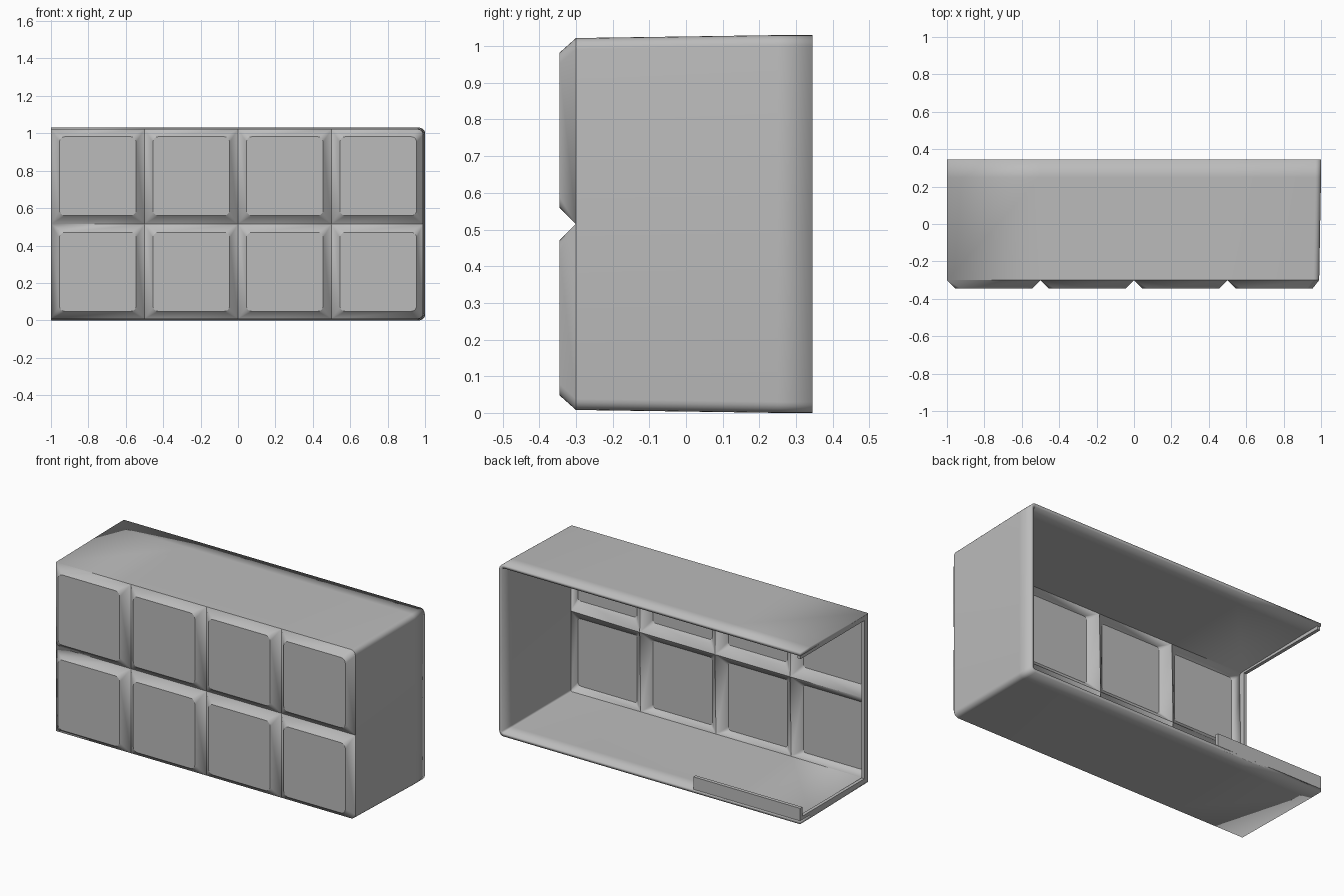
import bpy, bmesh, math
from mathutils import Vector

cube = bpy.data.objects.get("Cube")
if cube:
    bpy.data.objects.remove(cube, do_unlink=True)

grey = bpy.data.materials.new("plain grey")
grey.use_nodes = True
COLOUR = (0.5, 0.5, 0.5, 1)
grey.diffuse_color = COLOUR
grey.node_tree.nodes["Principled BSDF"].inputs["Base Color"].default_value = COLOUR

FRONT, GROOVE, SEAM, BACK = -0.345, -0.30, 0.25, 0.345
MID, HALF, WALL = 0.515, 0.507, 0.02
STEPS = 5


def finish(bm, name):
    mesh = bpy.data.meshes.new(name)
    bm.to_mesh(mesh)
    bm.free()
    mesh.materials.append(grey)
    obj = bpy.data.objects.new(name, mesh)
    bpy.context.collection.objects.link(obj)
    return obj


def ring(bm, x0, x1, z0, z1, y, radii):
    """Rounded rectangle of vertices; one radius per corner."""
    corners = [(x1, z1, -1, -1), (x0, z1, 1, -1), (x0, z0, 1, 1), (x1, z0, -1, 1)]
    verts = []
    for i, ((cx, cz, sx, sz), r) in enumerate(zip(corners, radii)):
        for s in range(STEPS + 1):
            a = math.pi / 2 * (i + s / STEPS)
            verts.append(bm.verts.new((cx + sx * r + r * math.cos(a), y,
                                       cz + sz * r + r * math.sin(a))))
    return verts


def box(name, low, high):
    bm = bmesh.new()
    bmesh.ops.create_cube(bm, size=1)
    low, high = Vector(low), Vector(high)
    for v in bm.verts:
        v.co = (low + high) / 2 + v.co * (high - low)
    return finish(bm, name)


# Grid of raised panels with sloping rims
bm = bmesh.new()
for col in range(4):
    for row in range(2):
        x0 = -1 + 0.5 * col
        x1 = x0 + 0.5 if col < 3 else 0.99
        z0, z1 = (MID - HALF, MID) if row == 0 else (MID, MID + HALF)
        corner = [0.0] * 4
        if col == 3:
            corner[3 if row == 0 else 0] = 0.03
        base = ring(bm, x0, x1, z0, z1, GROOVE, corner)
        low = 0.04 if row == 0 else 0.045
        face = ring(bm, x0 + 0.045, x0 + 0.455, z0 + low, z1 - 0.085 + low,
                    FRONT, [0.03] * 4)
        bm.faces.new(face)
        n = len(base)
        for i in range(n):
            j = (i + 1) % n
            bm.faces.new((base[i], base[j], face[j], face[i]))
bmesh.ops.remove_doubles(bm, verts=bm.verts, dist=0.0005)

# Slightly drafted walls on three sides, leaving the -x end open
for y, x_grow, z_grow in ((SEAM, 0.01, 0.008), (BACK, 0, 0)):
    edges = [e for e in bm.edges if e.is_boundary
             and not all(v.co.x < -0.999 for v in e.verts)]
    if y == BACK:
        edges = [e for e in edges if all(abs(v.co.y - SEAM) < 0.001 for v in e.verts)]
    new = bmesh.ops.extrude_edge_only(bm, edges=edges)["geom"]
    for v in (g for g in new if isinstance(g, bmesh.types.BMVert)):
        v.co.y = y
        if v.co.x > 0.9:
            v.co.x += x_grow
        v.co.z += math.copysign(z_grow, v.co.z - MID)
bmesh.ops.recalc_face_normals(bm, faces=bm.faces)
front = min(bm.faces, key=lambda f: f.calc_center_median().y)
if front.normal.y > 0:
    bmesh.ops.reverse_faces(bm, faces=bm.faces)
shell = finish(bm, "panelled_shell")
solid = shell.modifiers.new("wall", "SOLIDIFY")
solid.thickness = WALL
solid.offset = -1
solid.use_even_offset = True
bpy.context.view_layer.objects.active = shell
shell.select_set(True)
bpy.ops.object.shade_smooth_by_angle(angle=math.radians(30))

# Narrow flange framing the open end
TOP = MID * 2
box("top_flange", (-1, GROOVE, TOP - 0.04), (-0.98, BACK - 0.005, TOP - 0.012))
box("bottom_flange", (-1, GROOVE, 0.012), (-0.98, BACK - 0.005, 0.04))
box("front_flange", (-1, GROOVE + 0.002, 0.02), (-0.98, GROOVE + 0.035, TOP - 0.02))

# Upright lip on the back edge of the floor
box("floor_lip", (-1, BACK - 0.022, 0.005), (-0.29, BACK, 0.095))
